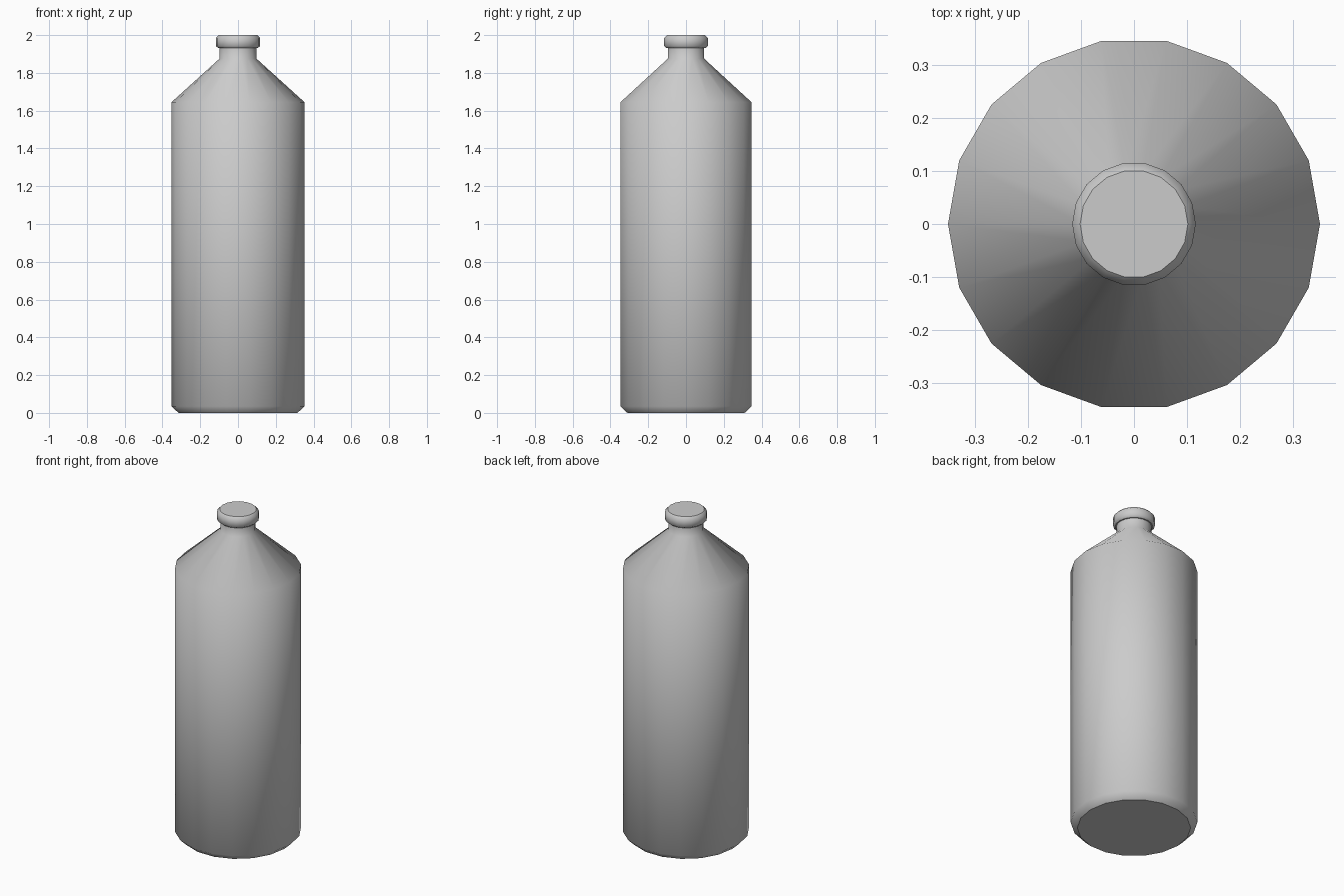
import bpy, bmesh, math

SIDES = 18

cube = bpy.data.objects.get("Cube")
if cube:
    bpy.data.objects.remove(cube, do_unlink=True)

grey = bpy.data.materials.new("plain_grey")
grey.use_nodes = True
colour = (0.6, 0.6, 0.6, 1)
grey.diffuse_color = colour
grey.node_tree.nodes["Principled BSDF"].inputs["Base Color"].default_value = colour


def turned(name, profile, sharp_rings=()):
    """Revolve (radius, height) points and close both ends with flat discs."""
    bm = bmesh.new()
    rings = []
    for r, z in profile:
        angles = [math.tau * i / SIDES for i in range(SIDES)]
        rings.append([bm.verts.new((r * math.cos(a), r * math.sin(a), z)) for a in angles])
    for low, high in zip(rings, rings[1:]):
        for i in range(SIDES):
            j = (i + 1) % SIDES
            bm.faces.new((low[i], low[j], high[j], high[i])).smooth = True
    bm.faces.new(rings[0][::-1])
    bm.faces.new(rings[-1])
    # crisp edges around the discs and any chosen rings
    for k in {0, len(rings) - 1, *sharp_rings}:
        for i in range(SIDES):
            bm.edges.get((rings[k][i], rings[k][(i + 1) % SIDES])).smooth = False
    mesh = bpy.data.meshes.new(name)
    bm.to_mesh(mesh)
    bm.free()
    mesh.materials.append(grey)
    obj = bpy.data.objects.new(name, mesh)
    bpy.context.collection.objects.link(obj)
    return obj


# Body with chamfered foot, sloping shoulder and straight neck
turned("bottle_body", [(0.315, 0), (0.352, 0.035), (0.352, 1.645),
                       (0.098, 1.875), (0.098, 1.94)])

# Stopper with softened rims
turned("bottle_cap", [(0.105, 1.932), (0.117, 1.942), (0.117, 1.985), (0.102, 2.0)])
